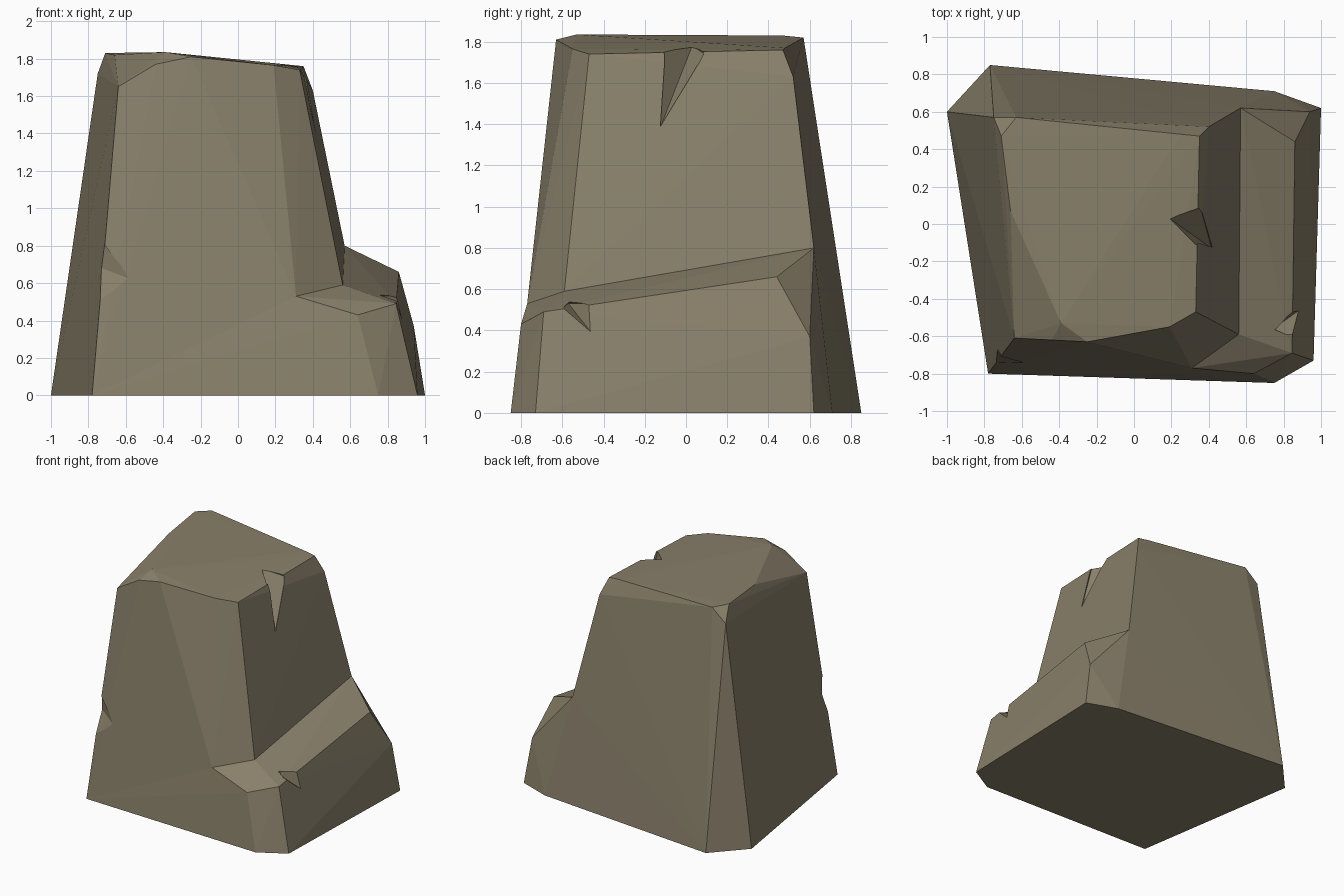
import bpy, bmesh

if "Cube" in bpy.data.objects:
    bpy.data.objects.remove(bpy.data.objects["Cube"])

stone = bpy.data.materials.new("grey brown stone")
stone.diffuse_color = (0.25, 0.215, 0.145, 1)
stone.use_nodes = True
stone.node_tree.nodes["Principled BSDF"].inputs["Base Color"].default_value = stone.diffuse_color


def hull(name, points):
    """Faceted solid wrapped tightly around a few corner points."""
    bm = bmesh.new()
    for p in points:
        bm.verts.new(p)
    res = bmesh.ops.convex_hull(bm, input=bm.verts)
    loose = {v for v in res["geom_interior"] + res["geom_unused"]
             if isinstance(v, bmesh.types.BMVert)}
    bmesh.ops.delete(bm, geom=list(loose), context='VERTS')
    bmesh.ops.recalc_face_normals(bm, faces=bm.faces)
    mesh = bpy.data.meshes.new(name)
    bm.to_mesh(mesh)
    bm.free()
    mesh.materials.append(stone)
    obj = bpy.data.objects.new(name, mesh)
    bpy.context.collection.objects.link(obj)
    return obj


def combine(target, other, operation):
    mod = target.modifiers.new(operation.lower(), 'BOOLEAN')
    mod.operation, mod.object, mod.solver = operation, other, 'EXACT'
    bpy.context.view_layer.objects.active = target
    bpy.ops.object.modifier_apply(modifier=mod.name)
    bpy.data.objects.remove(other)


left_foot = [(-1, .6, 0), (-.77, .85, 0), (-.78, -.8, 0)]
right_foot = [(.75, .71, 0), (1, .62, 0), (.96, -.73, 0), (.75, -.85, 0)]
left_waist = [(-.87, .54, .68), (-.75, .7, .68)]
step_line = [(.57, .62, .8), (.56, -.59, .59), (.31, -.77, .53)]

# Low, wide base with the sloping ledge on the right
base = hull("base", left_foot + right_foot + left_waist + step_line + [
    (.86, .44, .66), (.94, .6, .37), (.845, -.69, .49), (.64, -.8, .43)])

# Tall block with chipped top rim
rock = hull("rock", left_foot + left_waist + step_line + [
    (-.75, .57, 1.72), (-.63, .57, 1.82), (-.71, .47, 1.83), (-.66, .07, 1.82),
    (-.71, -.69, .83), (-.64, -.61, 1.65), (-.44, -.62, 1.77),
    (-.39, -.53, 1.835), (-.25, -.63, 1.81),
    (.19, -.55, 1.765), (.33, -.47, 1.74), (.35, .37, 1.74), (.25, .48, 1.77),
    (.35, .47, 1.76), (.4, .52, 1.63)])
combine(rock, base, 'UNION')

# Small chips: top right rim, ledge edge, front left corner
chips = [
    [(.19, .03, 1.78), (.34, -.02, 1.705), (.415, -.13, 1.37), (.355, .09, 1.74),
     (.33, -.11, 1.75), (.3, .02, 1.95), (.48, -.02, 1.74)],
    [(.73, -.57, .53), (.85, -.54, .49), (.885, -.46, .39), (.86, -.46, .53),
     (.85, -.6, .51), (.95, -.53, .6)],
    [(-.71, -.7, .81), (-.57, -.75, .62), (-.74, -.77, .44), (-.755, -.66, .69),
     (-1, -1, .65)],
]
for points in chips:
    combine(rock, hull("chip_cutter", points), 'DIFFERENCE')
